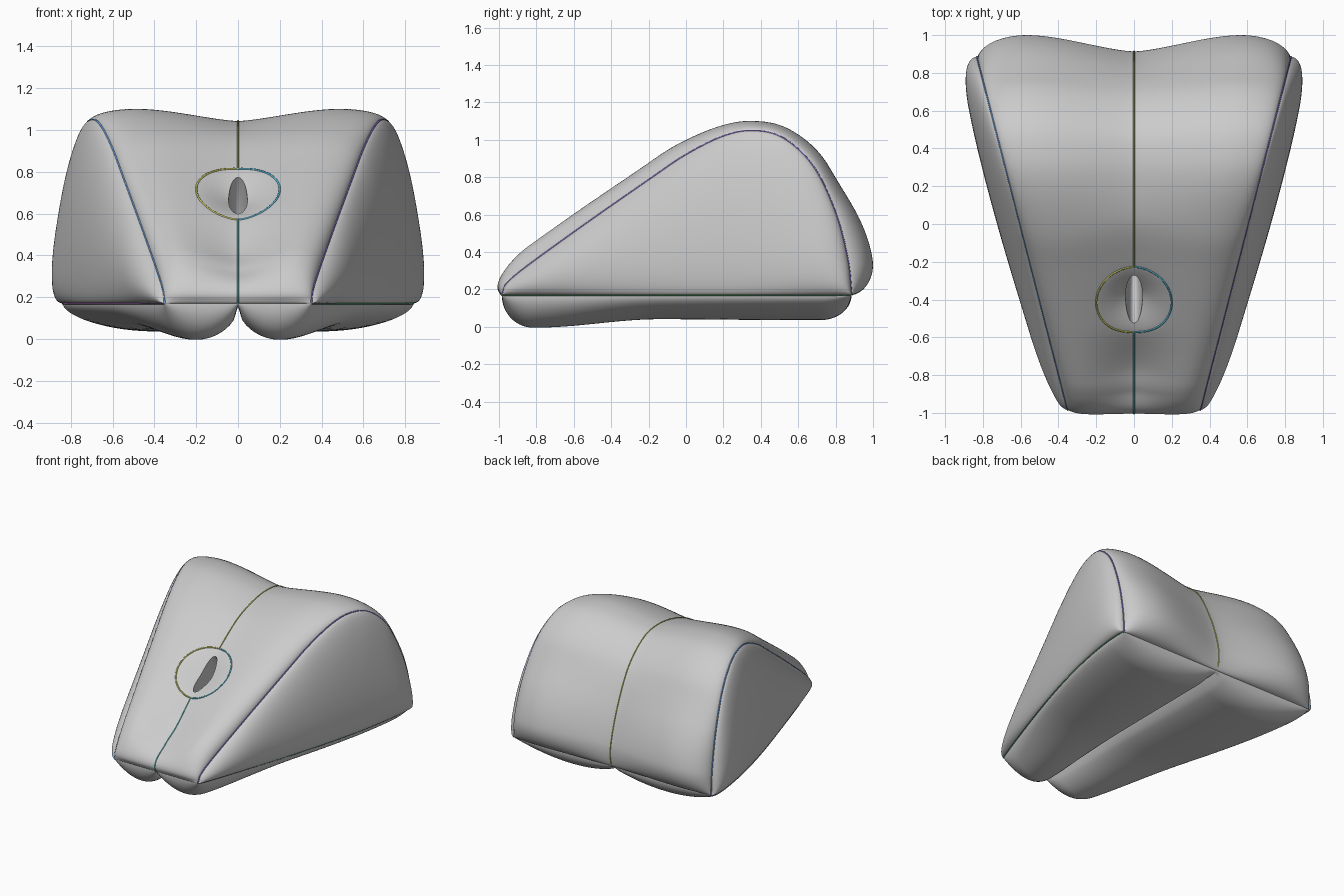
import bpy, bmesh, math
from mathutils import Vector

if "Cube" in bpy.data.objects:
    bpy.data.objects.remove(bpy.data.objects["Cube"])

ZB = 0.17                      # height of the base seam
NT, NU, NS = 150, 64, 24

# Side profile of the upper seam (y, z), front to back
KEYS = [Vector(p) for p in [(-.985, .17), (-.93, .26), (-.6, .505), (-.2, .785), (0, .92), (.2, 1.02),
        (.36, 1.05), (.52, 1.01), (.68, .86), (.8, .61), (.865, .36), (.885, .17)]]


def make_profile(keys, per=24):
    pts = []
    ext = [2 * keys[0] - keys[1]] + keys + [2 * keys[-1] - keys[-2]]
    for a, b, c, d in zip(ext, ext[1:], ext[2:], ext[3:]):
        for k in range(per):
            t = k / per
            pts.append(b + .5 * t * (c - a + t * (2 * a - 5 * b + 4 * c - d + t * (3 * (b - c) + d - a))))
    pts.append(keys[-1])
    dist = [0]
    for p, q in zip(pts, pts[1:]):
        dist.append(dist[-1] + (q - p).length)
    return pts, [d / dist[-1] for d in dist]


PTS, DIST = make_profile(KEYS)


def profile(t):
    t = min(max(t, 0), 1)
    for i in range(len(PTS) - 1):
        if t <= DIST[i + 1]:
            return PTS[i].lerp(PTS[i + 1], (t - DIST[i]) / (DIST[i + 1] - DIST[i]))
    return PTS[-1]


def lerp_table(table, t):
    for (a, va), (b, vb) in zip(table, table[1:]):
        if t <= b:
            f = (t - a) / (b - a)
            return va + (vb - va) * f * f * (3 - 2 * f)
    return table[-1][1]


def t_at(y):                   # profile parameter at a given y
    lo, hi = 0, 1
    for _ in range(30):
        mid = (lo + hi) / 2
        lo, hi = (mid, hi) if profile(mid).x < y else (lo, mid)
    return lo


def width(y):
    return .35 + .257 * (y + .985)


def ease(t, r=.06):            # rounded rise away from both ends
    e = min(min(t, 1 - t) / r, 1)
    return math.sqrt(max(0, 1 - (1 - e) ** 2))


AMP = [(0, .055), (.1, .088), (.4, .08), (.6, .055), (.75, .075), (.93, .14), (1, .13)]
MID = [(0, .9), (.07, .3), (.12, .15), (.24, .5), (.45, .5), (.6, -.15), (.8, .2), (1, .3)]


def top_point(u, t):
    p = profile(t)
    d = (profile(t + .004) - profile(t - .004)).normalized()
    n = Vector((-d.y, d.x))
    a = min(abs(u) / .78, 1)
    c = lerp_table(MID, t)
    lobe = c + (1 - c) * (a * a * (3 - 2 * a)) ** .75
    x = u * width(p.x)
    off = lerp_table(AMP, t) * ease(t) * max(0, 1 - abs(u) ** 7) ** .6 * lobe
    ring = math.hypot(x / .2, (p.x + .38) / .18)
    off -= .06 * max(0, 1 - ring) ** 1.5
    q = p + n * off
    return Vector((x, q.x, q.y))


def base_edge(t):              # base seam, bowed outward
    y = -.985 + 1.87 * t
    return Vector((width(y) + .1 * math.sin(math.pi * t ** 1.15) ** .65 * (.55 + .45 * t), y, ZB))


def side_point(s, t, sign=1):
    p = profile(t)
    q = Vector((width(p.x), p.x, p.y)).lerp(base_edge(t), s)
    q.x += .075 * max(0, 4 * s * (1 - s)) ** .55 * ease(t, .2)
    return Vector((sign * q.x, q.y, q.z))


def base_point(u, t):
    e = base_edge(t)
    lobe = max(0, math.sin(math.pi * abs(u))) ** .5
    depth = lerp_table([(0, .17), (.1, .17), (.45, .125), (.85, .13), (1, .13)], t)
    return Vector((u * e.x, e.y, ZB - depth * lobe * ease(t, .09) - .015 * ease(t) * (1 - abs(u)) ** 2))


def add_panel(bm, fn, us, ts):
    rows = [[bm.verts.new(fn(u, t)) for u in us] for t in ts]
    for r, s in zip(rows, rows[1:]):
        for i in range(len(us) - 1):
            bm.faces.new((r[i], r[i + 1], s[i + 1], s[i]))


TS = [(1 - math.cos(math.pi * k / NT)) / 2 for k in range(NT + 1)]
US = [math.sin(math.pi * (k / NU - .5)) for k in range(NU + 1)]
SS = [(1 - math.cos(math.pi * k / NS)) / 2 for k in range(NS + 1)]

# Cushion: top, base and two side panels joined at the seams
bm = bmesh.new()
add_panel(bm, top_point, US, TS)
add_panel(bm, base_point, US, TS)
for sign in (1, -1):
    add_panel(bm, lambda s, t: side_point(s, t, sign), SS, TS)
bmesh.ops.remove_doubles(bm, verts=bm.verts, dist=.0003)
bmesh.ops.dissolve_degenerate(bm, edges=bm.edges, dist=.0001)
bmesh.ops.recalc_face_normals(bm, faces=bm.faces)
mesh = bpy.data.meshes.new("cushion")
bm.to_mesh(mesh)
bm.free()
cushion = bpy.data.objects.new("cushion", mesh)
bpy.context.collection.objects.link(cushion)

# Slit pocket in the sloping front
bpy.ops.mesh.primitive_uv_sphere_add(segments=40, ring_count=24, radius=1,
                                     location=top_point(0, t_at(-.38)), rotation=(math.radians(35), 0, 0))
cutter = bpy.context.object
cutter.name = "slit_cutter"
cutter.scale = (.045, .155, .36)
cutter.hide_render = True
mod = cushion.modifiers.new("slit", 'BOOLEAN')
mod.operation = 'DIFFERENCE'
mod.solver = 'EXACT'
mod.object = cutter
bpy.ops.object.select_all(action='DESELECT')
bpy.context.view_layer.objects.active = cushion
cushion.select_set(True)
bpy.ops.object.modifier_apply(modifier="slit")
bpy.data.objects.remove(cutter)
bpy.ops.object.shade_smooth_by_angle(angle=math.radians(50))


# Coloured stitching along the seams
def seam(name, points, color):
    cu = bpy.data.curves.new(name, 'CURVE')
    cu.dimensions = '3D'
    cu.bevel_depth = .005
    cu.bevel_resolution = 1
    sp = cu.splines.new('POLY')
    sp.points.add(len(points) - 1)
    for q, p in zip(sp.points, points):
        q.co = (*p, 1)
    mat = bpy.data.materials.new(name)
    mat.diffuse_color = (*color, 1)
    mat.use_nodes = True
    mat.node_tree.nodes["Principled BSDF"].inputs["Base Color"].default_value = mat.diffuse_color
    cu.materials.append(mat)
    bpy.context.collection.objects.link(bpy.data.objects.new(name, cu))


def span(a, b, n=50):
    return [a + (b - a) * k / n for k in range(n + 1)]


t0, t1 = t_at(-.55), t_at(-.205)
tc, tr = (t0 + t1) / 2, (t1 - t0) / 2
for sign, side, c1, c2, c3 in ((1, "right", (.25, .15, .6), (.1, .35, .15), (.1, .5, .7)),
                               (-1, "left", (.15, .35, .75), (.35, .12, .4), (.6, .6, .12))):
    seam("edge_seam_" + side, [top_point(sign, t) for t in span(0, 1)], c1)
    seam("base_seam_" + side, [side_point(1, t, sign) for t in span(0, 1)], c2)
    ring = []
    for a in span(-math.pi / 2, math.pi / 2, 30):
        t = tc + tr * math.sin(a)
        ring.append(top_point(sign * .2 * math.cos(a) / width(profile(t).x), t))
    seam("ring_seam_" + side, ring, c3)
seam("upper_middle_seam", [top_point(0, t) for t in span(t1, 1)], (.45, .5, .12))
seam("lower_middle_seam", [top_point(0, t) for t in span(0, t0)], (.15, .6, .55))
